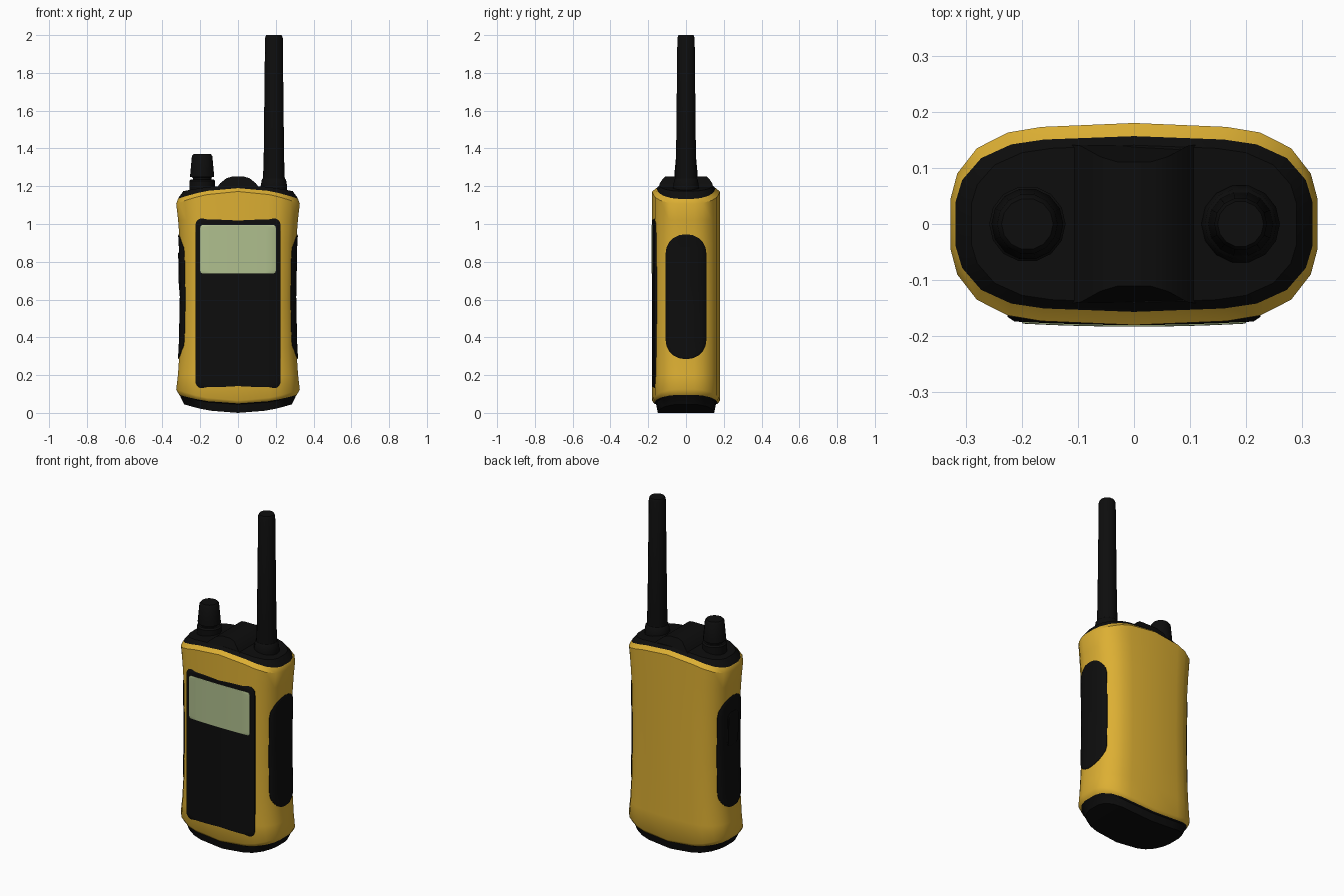
import bpy, bmesh, math
from mathutils import Vector

if "Cube" in bpy.data.objects:
    bpy.data.objects.remove(bpy.data.objects["Cube"])


def material(name, rgb):
    m = bpy.data.materials.new(name)
    m.diffuse_color = (*rgb, 1)
    m.use_nodes = True
    m.node_tree.nodes["Principled BSDF"].inputs["Base Color"].default_value = m.diffuse_color
    return m


YELLOW = material("yellow_shell", (0.72, 0.43, 0.033))
BLACK = material("black_rubber", (0.004, 0.004, 0.004))
GREEN = material("pale_green_screen", (0.43, 0.52, 0.27))


def finish(name, bm, mats, hidden=(), angle=35):
    bmesh.ops.recalc_face_normals(bm, faces=bm.faces[:])
    # drop hidden backing faces
    if hidden:
        bmesh.ops.delete(bm, geom=list(hidden), context='FACES')
    me = bpy.data.meshes.new(name)
    bm.to_mesh(me)
    bm.free()
    ob = bpy.data.objects.new(name, me)
    bpy.context.collection.objects.link(ob)
    for m in mats:
        me.materials.append(m)
    bpy.ops.object.select_all(action='DESELECT')
    ob.select_set(True)
    bpy.context.view_layer.objects.active = ob
    bpy.ops.object.shade_smooth_by_angle(angle=math.radians(angle))
    return ob


def lerp(t, pts):
    if t <= pts[0][0]:
        return pts[0][1]
    for (a, u), (b, v) in zip(pts, pts[1:]):
        if t <= b:
            return u + (v - u) * (t - a) / (b - a)
    return pts[-1][1]


# Body outline seen from above: back half, left to right
W = 0.327
quarter = [(0.165, .173), (0.225, .163), (0.28, .135), (0.315, .09), (W, .045)]
back = [(-x, y) for x, y in reversed(quarter)] + [(0, .18)] + quarter
outline = back + [(x, -y) for x, y in reversed(back)]
N, H = len(outline), len(back)

# Body rings: height at centre, rise towards the sides, half width, depth scale
rings = [
    (0.0, .06, .285, .83), (.045, .05, .306, .88),
    (.05, .05, .312, .94), (.065, .06, .327, 1), (.2, 0, .318, 1), (.35, 0, .308, 1),
    (.6, 0, .302, 1), (.9, 0, .308, 1), (1.02, 0, .317, 1),
    (1.172, -.065, .327, 1), (1.19, -.06, .318, .87),
    (1.193, -.055, .312, .85), (1.205, -.04, .29, .78)]
waist = [(z, w) for z, c, w, s in rings if c == 0]


def make_body():
    bm = bmesh.new()
    loops = []
    for z, c, w, s in rings:
        loops.append([bm.verts.new((x * w / W, y * s, z + c * (x * w / W / W) ** 2))
                      for x, y in outline])
    for k, (lo, hi) in enumerate(zip(loops, loops[1:])):
        for i in range(N):
            f = bm.faces.new((lo[i], lo[(i + 1) % N], hi[(i + 1) % N], hi[i]))
            f.material_index = 0 if 2 <= k < 10 else 1   # black foot and top
    for lp in (loops[0], loops[-1]):                     # curved end caps
        for i in range(H - 1):
            f = bm.faces.new((lp[i], lp[i + 1], lp[N - 2 - i], lp[N - 1 - i]))
            f.material_index = 1
    finish("body_shell", bm, [YELLOW, BLACK])


def patch(name, mat, hw, z0, z1, r, bevel, sink, surf, cols=8, mid=8):
    """Rounded-rectangle plate wrapped on a surface; surf(a, z, height) -> point."""
    bm = bmesh.new()
    q = r - bevel
    corner = [(q * math.sin(k * math.pi / 10), q * math.cos(k * math.pi / 10)) for k in range(6)]
    rows = [(z0 + r - c, hw - r + s) for s, c in corner]
    rows += [(z0 + r + (z1 - z0 - 2 * r) * k / mid, hw - bevel) for k in range(1, mid)]
    rows += [(z1 - r + c, hw - r + s) for s, c in reversed(corner)]
    grid = [[bm.verts.new((w * (2 * j / cols - 1), 0, z)) for j in range(cols + 1)]
            for z, w in rows]
    for lo, hi in zip(grid, grid[1:]):
        for j in range(cols):
            bm.faces.new((lo[j], lo[j + 1], hi[j + 1], hi[j]))
    # bevelled rim, then the side wall
    for grow, depth in ((True, -bevel * .6), (False, -sink)):
        edges = [e for e in bm.edges if e.is_boundary]
        new = bmesh.ops.extrude_edge_only(bm, edges=edges)["geom"]
        for v in [g for g in new if isinstance(g, bmesh.types.BMVert)]:
            if grow:
                core = Vector((max(r - hw, min(hw - r, v.co.x)), 0,
                               max(z0 + r, min(z1 - r, v.co.z))))
                v.co = core + (v.co - core).normalized() * r
            v.co.y = depth
    rim = [e for e in bm.edges if e.is_boundary]
    hidden = bmesh.ops.holes_fill(bm, edges=rim, sides=0)["faces"]
    for v in bm.verts:
        v.co = surf(v.co.x, v.co.z, v.co.y)
    return finish(name, bm, [mat], hidden)


def front_surface(lift):
    return lambda a, z, d: Vector((a, -(.178 - .007 * (a / .225) ** 2 + lift + d), z))


def side_surface(side, lift):
    across = [(y, x) for x, y in reversed(quarter)]

    def surf(a, z, d):
        x = lerp(abs(a), across) * lerp(z, waist) / W
        return Vector((side * (x + lift + d), a, z))
    return surf


def lathe(name, x, profile, sides=14):
    bm = bmesh.new()
    loops = [[bm.verts.new((x + r * math.cos(2 * math.pi * i / sides),
                            r * math.sin(2 * math.pi * i / sides), z))
              for i in range(sides)] for r, z in profile]
    for lo, hi in zip(loops, loops[1:]):
        for i in range(sides):
            bm.faces.new((lo[i], lo[(i + 1) % sides], hi[(i + 1) % sides], hi[i]))
    bm.faces.new(loops[-1])
    bm.faces.new(loops[0][::-1])
    finish(name, bm, [BLACK])


make_body()

# Front panel and display
patch("front_panel", BLACK, .225, .13, 1.03, .035, .012, .04, front_surface(.002))
patch("display_screen", GREEN, .2, .738, .995, .015, .002, .004, front_surface(.005))

# Side grips and the talk button on the left
for label, side in (("right", 1), ("left", -1)):
    patch(label + "_grip", BLACK, .108, .285, .945, .1, .006, .02, side_surface(side, .006), 12)
patch("talk_button", BLACK, .05, .65, .85, .03, .004, .006, side_surface(-1, .01))

# Antenna and volume knob, each on a collar
lathe("antenna_collar", .19, [(.07, 1.16), (.07, 1.2), (.064, 1.235), (.054, 1.245)])
lathe("antenna", .19, [(.058, 1.23), (.054, 1.35), (.047, 1.985), (.041, 2.0)])
lathe("knob_collar", -.19, [(.068, 1.16), (.068, 1.228), (.06, 1.236)])
lathe("volume_knob", -.19, [(.048, 1.23), (.05, 1.247), (.064, 1.25), (.062, 1.275),
                            (.054, 1.36), (.046, 1.37)])

# Raised lug between antenna and knob
bm = bmesh.new()
lug = [(-.12, 1.18), (-.095, 1.215), (-.06, 1.243), (-.03, 1.251),
       (.03, 1.251), (.06, 1.243), (.095, 1.215), (.12, 1.18)]
ends = [[bm.verts.new((x, s * (.142 - 12 * max(0, z - 1.2) ** 2), z)) for x, z in lug]
        for s in (-1, 1)]
for i in range(len(lug)):
    j = (i + 1) % len(lug)
    bm.faces.new((ends[0][i], ends[0][j], ends[1][j], ends[1][i]))
for e in ends:
    bm.faces.new(e)
finish("top_lug", bm, [BLACK])
